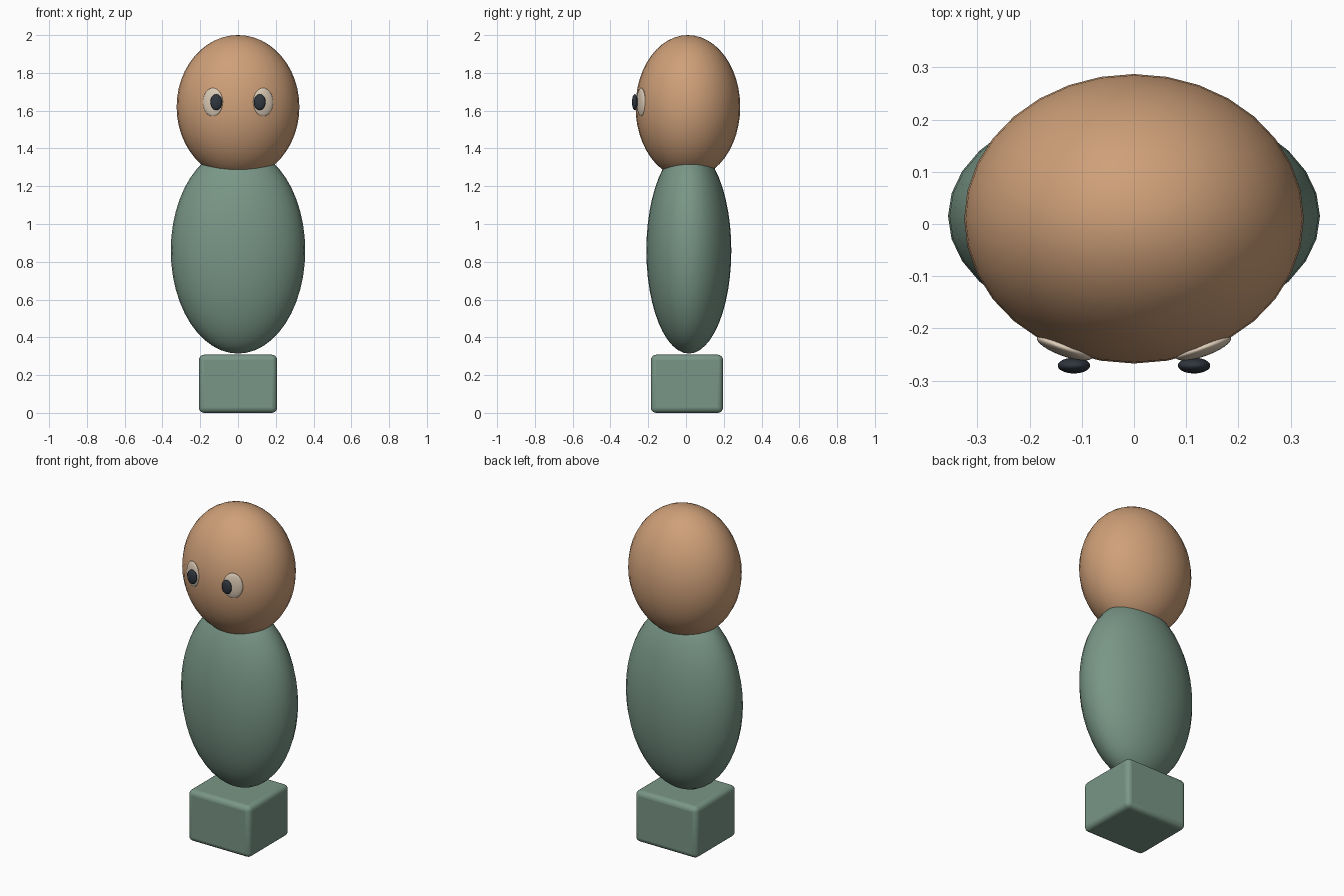
import bpy
from math import radians

cube = bpy.data.objects.get("Cube")
if cube:
    bpy.data.objects.remove(cube, do_unlink=True)


def make_material(name, rgb):
    mat = bpy.data.materials.new(name)
    mat.use_nodes = True
    color = (*rgb, 1.0)
    mat.diffuse_color = color
    mat.node_tree.nodes["Principled BSDF"].inputs["Base Color"].default_value = color
    return mat


skin = make_material("warm_tan", (0.62, 0.35, 0.19))
green = make_material("sage_green", (0.19, 0.305, 0.24))
cream = make_material("eye_cream", (0.72, 0.60, 0.47))
dark = make_material("pupil_dark", (0.03, 0.037, 0.05))


def ellipsoid(name, center, radii, mat, turn=0.0, segments=32, rings=24):
    bpy.ops.mesh.primitive_uv_sphere_add(
        segments=segments, ring_count=rings, radius=1, location=center)
    obj = bpy.context.object
    obj.name = name
    obj.scale = radii
    obj.rotation_euler.z = radians(turn)
    obj.data.materials.append(mat)
    bpy.ops.object.shade_smooth()
    return obj


# Head and body
ellipsoid("head", (0, 0.01, 1.62), (0.325, 0.277, 0.38), skin)
ellipsoid("body", (0, 0.015, 0.86), (0.356, 0.225, 0.546), green)

# Rounded block base
bpy.ops.mesh.primitive_cube_add(size=1, location=(0, 0.005, 0.154))
base = bpy.context.object
base.name = "base"
base.scale = (0.414, 0.382, 0.308)
bpy.ops.object.transform_apply(location=False, rotation=False, scale=True)
base.data.materials.append(green)
bevel = base.modifiers.new("rounded_edges", "BEVEL")
bevel.width = 0.028
bevel.segments = 4
bpy.ops.object.shade_smooth_by_angle(angle=radians(40))

# Eyes lie along the curve of the face, pupils face straight ahead
for side, sign in (("left", 1), ("right", -1)):
    ellipsoid(side + "_eye", (sign * 0.133, -0.237, 1.645),
              (0.056, 0.016, 0.075), cream, turn=sign * 20)
    ellipsoid(side + "_pupil", (sign * 0.115, -0.271, 1.645),
              (0.031, 0.015, 0.042), dark)
